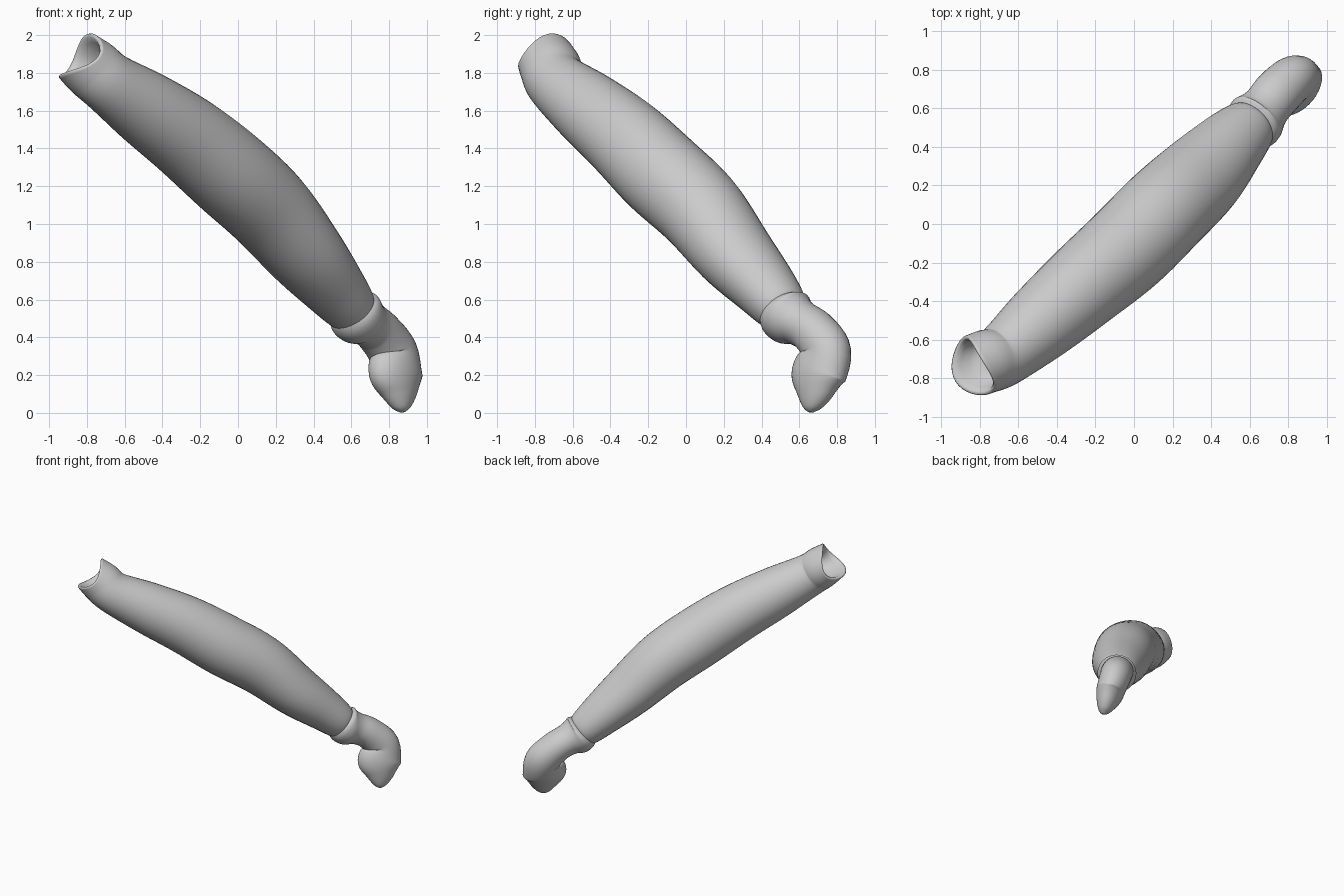
import bpy, bmesh, math
from mathutils import Vector

if "Cube" in bpy.data.objects:
    bpy.data.objects.remove(bpy.data.objects["Cube"])

SIDES, STEPS = 36, 6
SIDE = Vector((-1, 1, 0)).normalized()


def spline(stations):
    """Catmull-Rom through (x, y, z, half height, half width)."""
    p = [stations[0]] + stations + [stations[-1]]
    out = []
    for i in range(1, len(p) - 2):
        for k in range(STEPS):
            t = k / STEPS
            out.append([0.5 * (2 * b + (c - a) * t + (2 * a - 5 * b + 4 * c - d) * t * t
                               + (3 * b - a - 3 * c + d) * t ** 3)
                        for a, b, c, d in zip(*p[i - 1:i + 3])])
    return out + [list(stations[-1])]


def make_ring(bm, c, t, a, b, saddle=0.0):
    w = (SIDE - t * SIDE.dot(t)).normalized()
    u = w.cross(t)
    if u.dot(Vector((1, 1, 1))) < 0:
        u = -u
    ring = []
    for j in range(SIDES):
        q = 2 * math.pi * j / SIDES
        ring.append(bm.verts.new(c + u * a * math.cos(q) + w * b * math.sin(q)
                                 - t * saddle * math.cos(2 * q)))
    return ring


def loft(name, stations, saddle=0.0, cup=()):
    bm = bmesh.new()
    path = spline(stations)
    pts = [Vector(p[:3]) for p in path]
    rings = []
    for i, p in enumerate(path):
        t = (pts[min(i + 1, len(pts) - 1)] - pts[max(i - 1, 0)]).normalized()
        if i == 0:
            # hollow end: rings running back into the tube
            for scale, depth in reversed(cup):
                rings.append(make_ring(bm, pts[0] + t * depth, t, p[3] * scale,
                                       p[4] * scale, saddle * scale))
        rings.append(make_ring(bm, pts[i], t, p[3], p[4], saddle * max(0, 1 - i / 8)))
    for r0, r1 in zip(rings, rings[1:]):
        for j in range(SIDES):
            k = (j + 1) % SIDES
            bm.faces.new((r0[j], r0[k], r1[k], r1[j]))
    bm.faces.new(rings[0])
    bm.faces.new(rings[-1])
    bmesh.ops.recalc_face_normals(bm, faces=bm.faces[:])
    for f in bm.faces:
        f.smooth = True
    me = bpy.data.meshes.new(name)
    bm.to_mesh(me)
    bm.free()
    ob = bpy.data.objects.new(name, me)
    bpy.context.collection.objects.link(ob)
    return ob


# Long swelling sleeve with a saddle-shaped open rim
loft("sleeve", [
    (-0.835, -0.74, 1.875, 0.145, 0.165),
    (-0.77, -0.715, 1.82, 0.162, 0.165),
    (-0.68, -0.68, 1.745, 0.165, 0.165),
    (-0.485, -0.515, 1.61, 0.20, 0.20),
    (-0.26, -0.32, 1.45, 0.225, 0.225),
    (-0.04, -0.13, 1.265, 0.238, 0.24),
    (0.16, 0.07, 1.08, 0.23, 0.24),
    (0.35, 0.25, 0.85, 0.20, 0.225),
    (0.50, 0.41, 0.67, 0.165, 0.185),
    (0.60, 0.51, 0.55, 0.135, 0.145),
    (0.625, 0.535, 0.525, 0.10, 0.10),
], saddle=0.035, cup=[(0.94, -0.008), (0.86, 0.0), (0.78, 0.03), (0.70, 0.08),
                      (0.55, 0.12), (0.3, 0.145), (0.05, 0.15)])

# Cuff lip, wrist and bent mitten-like hand
loft("cuff_and_hand", [
    (0.58, 0.495, 0.575, 0.10, 0.10),
    (0.61, 0.52, 0.535, 0.142, 0.148),
    (0.64, 0.55, 0.505, 0.148, 0.152),
    (0.685, 0.605, 0.475, 0.122, 0.128),
    (0.745, 0.68, 0.425, 0.122, 0.128),
    (0.82, 0.745, 0.32, 0.138, 0.122),
    (0.835, 0.70, 0.20, 0.17, 0.11),
    (0.855, 0.68, 0.10, 0.112, 0.08),
    (0.868, 0.665, 0.03, 0.055, 0.045),
    (0.872, 0.662, 0.003, 0.012, 0.012),
])
